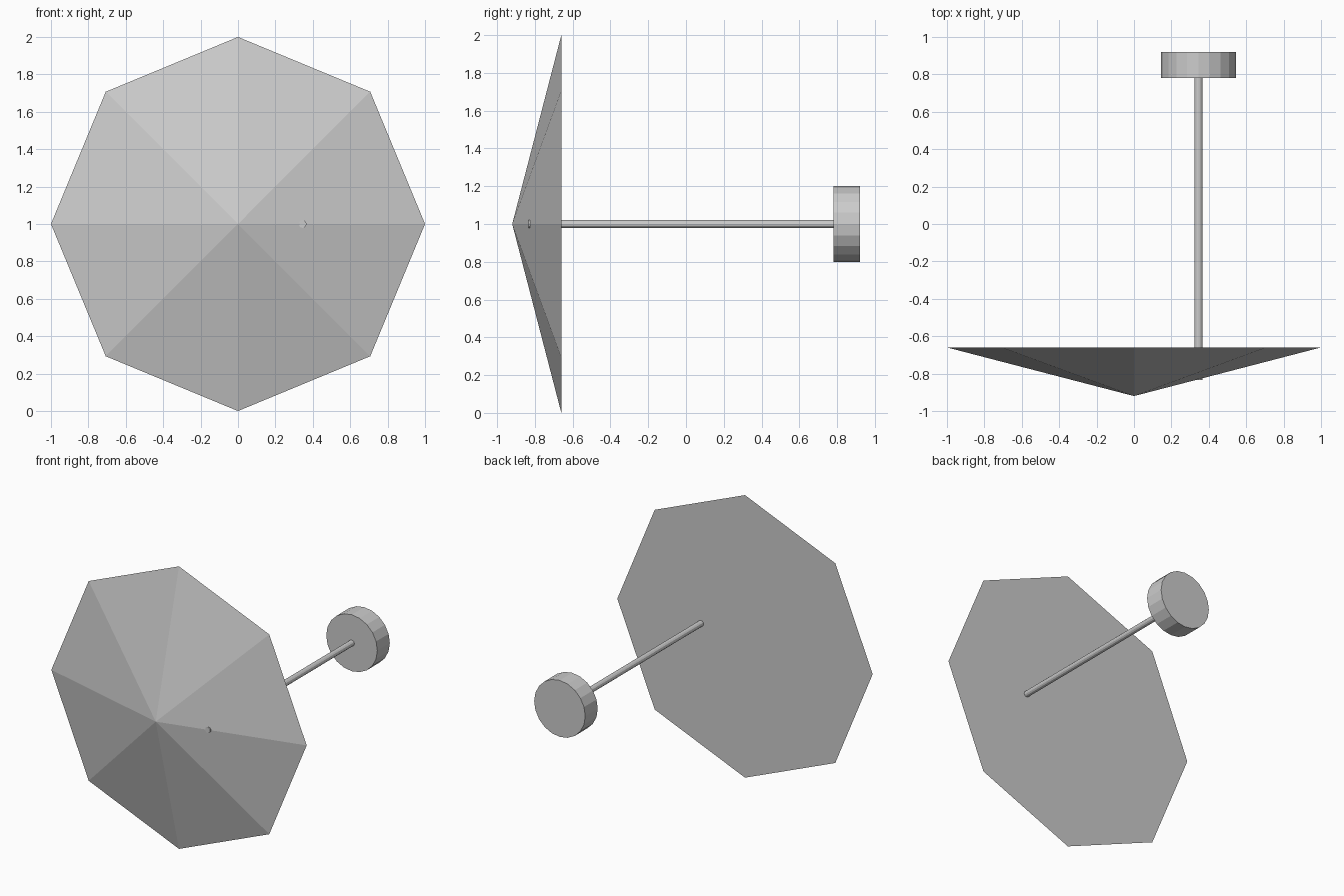
import bpy
import math
from mathutils import Matrix

cube = bpy.data.objects.get("Cube")
if cube:
    bpy.data.objects.remove(cube, do_unlink=True)

# Single grey finish
grey = bpy.data.materials.new("plain_grey")
grey.use_nodes = True
colour = (0.6, 0.6, 0.6, 1.0)
grey.diffuse_color = colour
grey.node_tree.nodes["Principled BSDF"].inputs["Base Color"].default_value = colour


def lathe_part(name, sides, back_radius, front_radius, x, front, back):
    """Closed cylinder or cone lying along y, with a corner pointing up."""
    bpy.ops.mesh.primitive_cone_add(
        vertices=sides, radius1=back_radius, radius2=front_radius,
        depth=back - front, location=(x, (front + back) / 2, 1))
    part = bpy.context.object
    part.name = name
    part.data.transform(Matrix.Rotation(math.pi / 2, 4, "X"))
    part.data.materials.append(grey)
    return part


# Eight-sided canopy, closed flat at the back
lathe_part("canopy", 8, 1.0, 0, 0, -0.92, -0.66)

# Thin off-centre shaft, its tip just breaking the canopy surface
rod_x = 0.345
lathe_part("shaft", 12, 0.021, 0.021, rod_x, -0.834, 0.8)

# Round end disc
lathe_part("end_disc", 20, 0.2, 0.2, rod_x, 0.78, 0.92)
